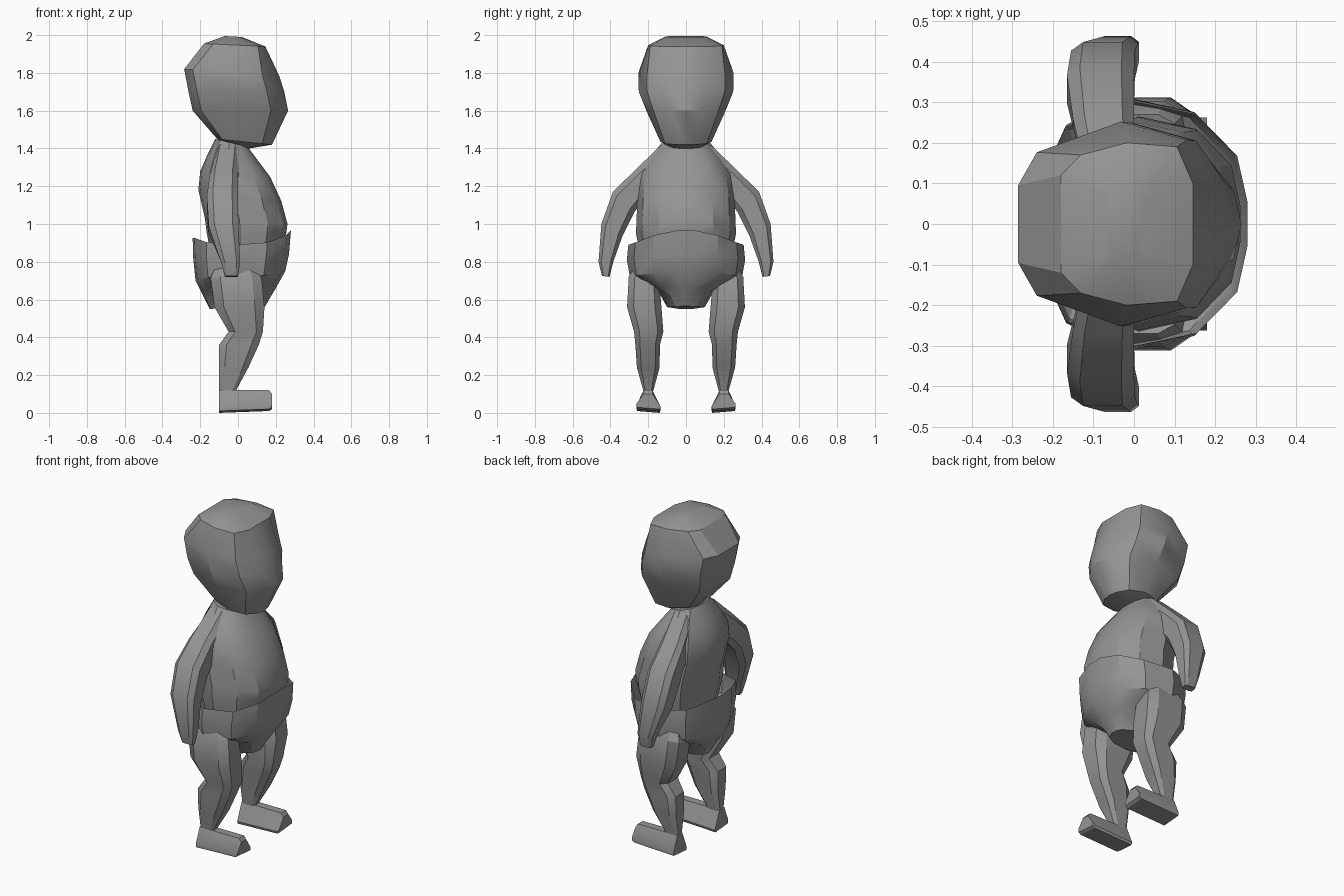
import bpy, bmesh, math

if "Cube" in bpy.data.objects:
    bpy.data.objects.remove(bpy.data.objects["Cube"])

grey = bpy.data.materials.new("plain grey")
grey.diffuse_color = (0.3, 0.3, 0.3, 1)
grey.use_nodes = True
grey.node_tree.nodes["Principled BSDF"].inputs["Base Color"].default_value = grey.diffuse_color

# Half outlines (t along x from back to front, share of the half width)
HEAD = [(0, 0), (0, .38), (.09, .7), (.5, 1), (.82, .82), (.96, .4), (1, 0)]
BODY = [(0, 0), (.02, .35), (.14, .78), (.42, 1), (.76, .88), (.95, .55), (1, .17), (1, 0)]
BOX = [(0, 0), (0, .6), (.15, .85), (.5, 1), (.88, .95), (1, .5), (1, 0)]


def full(half):
    """Mirror a half outline into a closed one."""
    return half + [(t, -v) for t, v in half[-2:0:-1]]


def loft(name, rings, cap_start=True, cap_end=True, angle=30, mirror=False):
    """Skin a list of equal-length rings of points."""
    bm = bmesh.new()
    vs = [[bm.verts.new(p) for p in r] for r in rings]
    n = len(rings[0])
    for a, b in zip(vs, vs[1:]):
        for i in range(n):
            j = (i + 1) % n
            bm.faces.new((a[i], a[j], b[j], b[i]))
    if cap_start:
        bm.faces.new(vs[0][::-1])
    if cap_end:
        bm.faces.new(vs[-1])
    if mirror:
        geo = bmesh.ops.duplicate(bm, geom=bm.verts[:] + bm.edges[:] + bm.faces[:])["geom"]
        for v in geo:
            if isinstance(v, bmesh.types.BMVert):
                v.co.y *= -1
    bmesh.ops.recalc_face_normals(bm, faces=bm.faces[:])
    me = bpy.data.meshes.new(name)
    bm.to_mesh(me)
    bm.free()
    me.materials.append(grey)
    ob = bpy.data.objects.new(name, me)
    bpy.context.collection.objects.link(ob)
    bpy.ops.object.select_all(action='DESELECT')
    bpy.context.view_layer.objects.active = ob
    ob.select_set(True)
    bpy.ops.object.shade_smooth_by_angle(angle=math.radians(angle))
    return ob


def slab(half, zb, zf, xb, xf, w, zs=None):
    """Horizontal ring; heights at back, front and optionally the sides."""
    pts = []
    for t, v in full(half):
        z = zb + (zf - zb) * t
        if zs is not None:
            z += (zs - z) * min(1, max(0, (abs(v) - .35) / .65))
        pts.append((xb + (xf - xb) * t, w * v, z))
    return pts


def limb_ring(yo, zo, yi, zi, xb, xf, k=.62):
    """Eight-sided limb section between an outer and an inner point."""
    out = []
    for a, b in [(-1, -k), (-1, k), (-k, 1), (k, 1), (1, k), (1, -k), (k, -1), (-k, -1)]:
        s = (b + 1) / 2
        out.append(((xb + xf) / 2 + a * (xf - xb) / 2, yi + (yo - yi) * s, zi + (zo - zi) * s))
    return out


# Head
loft("head", [slab(h, *r) for h, r in [
    (HEAD, (1.41, 1.40, -.03, .06, .08)),
    (HEAD, (1.45, 1.42, -.11, .18, .135)),
    (HEAD, (1.60, 1.60, -.24, .265, .21)),
    (HEAD, (1.70, 1.70, -.262, .245, .25)),
    (HEAD, (1.82, 1.78, -.285, .22, .252)),
    (BOX, (1.955, 1.94, -.18, .145, .20)),
    (BOX, (1.995, 1.99, -.07, .02, .11))]])

# Torso, its lower end hidden inside the shorts
loft("torso", [slab(BODY, *r) for r in [
    (.82, .82, -.14, .22, .24),
    (.95, .95, -.165, .255, .265),
    (1.03, 1.0, -.175, .262, .262),
    (1.18, 1.12, -.21, .23, .257),
    (1.28, 1.25, -.20, .17, .245),
    (1.36, 1.33, -.165, .11, .195),
    (1.45, 1.41, -.12, .05, .125)]])

# Shorts with an open waist and narrow crotch
loft("shorts", [slab(BODY, *r) for r in [
    (.925, .965, -.24, .28, .305, .89),
    (.83, .84, -.238, .27, .313, .81),
    (.70, .75, -.225, .25, .298, .725),
    (.64, .66, -.195, .20, .235, .69),
    (.60, .61, -.175, .17, .15, .65),
    (.55, .565, -.15, .145, .10, .56)]], cap_start=False)

# Arms
loft("arms", [limb_ring(*r) for r in [
    (.13, 1.42, .13, 1.15, -.12, .01),
    (.265, 1.29, .23, 1.12, -.15, 0),
    (.387, 1.17, .275, 1.06, -.165, 0),
    (.448, 1.0, .335, .94, -.155, .002),
    (.463, .80, .385, .80, -.09, .012),
    (.445, .725, .405, .72, -.07, 0)]], mirror=True)

# Legs
loft("legs", [limb_ring(*r) for r in [
    (.27, .78, .15, .74, -.12, .10),
    (.303, .72, .14, .68, -.145, .125),
    (.312, .56, .13, .56, -.125, .14),
    (.275, .43, .12, .43, -.05, .132),
    (.268, .36, .138, .36, -.10, .11),
    (.26, .24, .14, .24, -.10, .055),
    (.225, .115, .175, .11, -.10, -.015),
    (.225, .05, .175, .05, -.095, -.02)]], mirror=True)

# Feet: tapered blocks pointing forward
loft("feet", [[(x, .14, zb), (x, .26, zb + .01), (x, .262, zb + .03),
               (x, .225, zt), (x, .178, zt), (x, .135, zb + .015)]
              for x, zb, zt in [(-.10, .0, .12), (.165, .01, .12), (.18, .02, .10)]], mirror=True)
